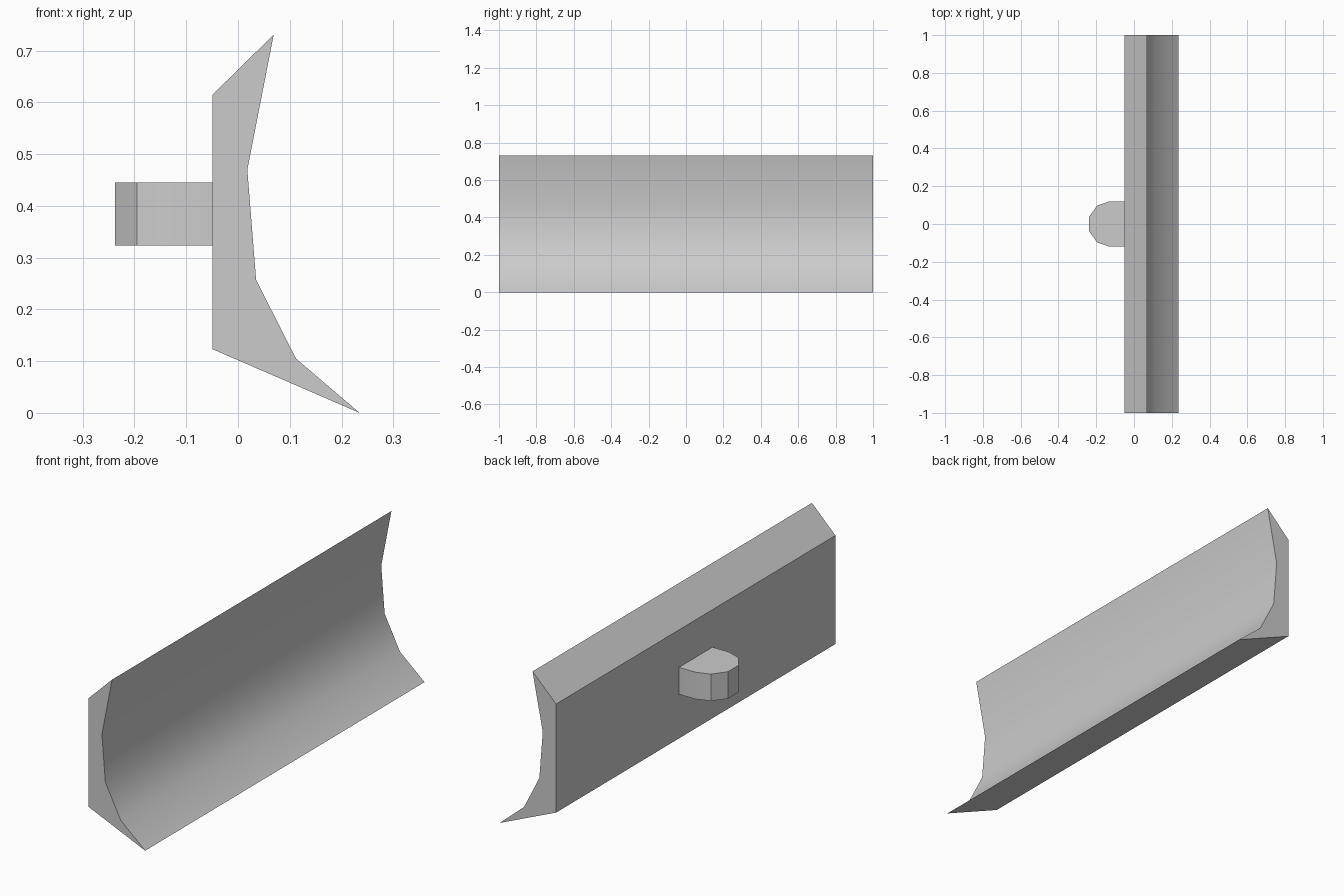
import bpy
import bmesh
from mathutils import Vector

cube = bpy.data.objects.get("Cube")
if cube:
    bpy.data.objects.remove(cube, do_unlink=True)

# Plain grey metal
grey = bpy.data.materials.new("grey_metal")
grey.use_nodes = True
colour = (0.6, 0.6, 0.6, 1)
grey.diffuse_color = colour
grey.node_tree.nodes["Principled BSDF"].inputs["Base Color"].default_value = colour


def extrude_profile(name, points, offset):
    """Extrude a closed outline along an offset, sharp above 30 degrees."""
    bm = bmesh.new()
    face = bm.faces.new([bm.verts.new(p) for p in points])
    result = bmesh.ops.extrude_face_region(bm, geom=[face], use_keep_orig=True)
    moved = [v for v in result["geom"] if isinstance(v, bmesh.types.BMVert)]
    bmesh.ops.translate(bm, verts=moved, vec=Vector(offset))
    bmesh.ops.recalc_face_normals(bm, faces=bm.faces)
    mesh = bpy.data.meshes.new(name)
    bm.to_mesh(mesh)
    bm.free()
    mesh.materials.append(grey)
    obj = bpy.data.objects.new(name, mesh)
    bpy.context.collection.objects.link(obj)
    bpy.ops.object.select_all(action="DESELECT")
    obj.select_set(True)
    bpy.context.view_layer.objects.active = obj
    bpy.ops.object.shade_smooth_by_angle(angle=0.5236)
    return obj


# Blade: flat back, concave front, pointed upper and lower lips (x, z)
blade = [(-0.049, 0.123), (0.235, 0), (0.112, 0.105), (0.035, 0.257),
         (0.018, 0.47), (0.069, 0.731), (-0.049, 0.615)]
extrude_profile("blade", [(x, -1, z) for x, z in blade], (0, 2, 0))

# Mounting lug: rounded outline mirrored across y (x, y)
half = [(-0.049, 0.12), (-0.13, 0.12), (-0.195, 0.098), (-0.238, 0.038)]
outline = half + [(x, -y) for x, y in reversed(half)]
extrude_profile("mounting_lug", [(x, y, 0.323) for x, y in outline], (0, 0, 0.122))
